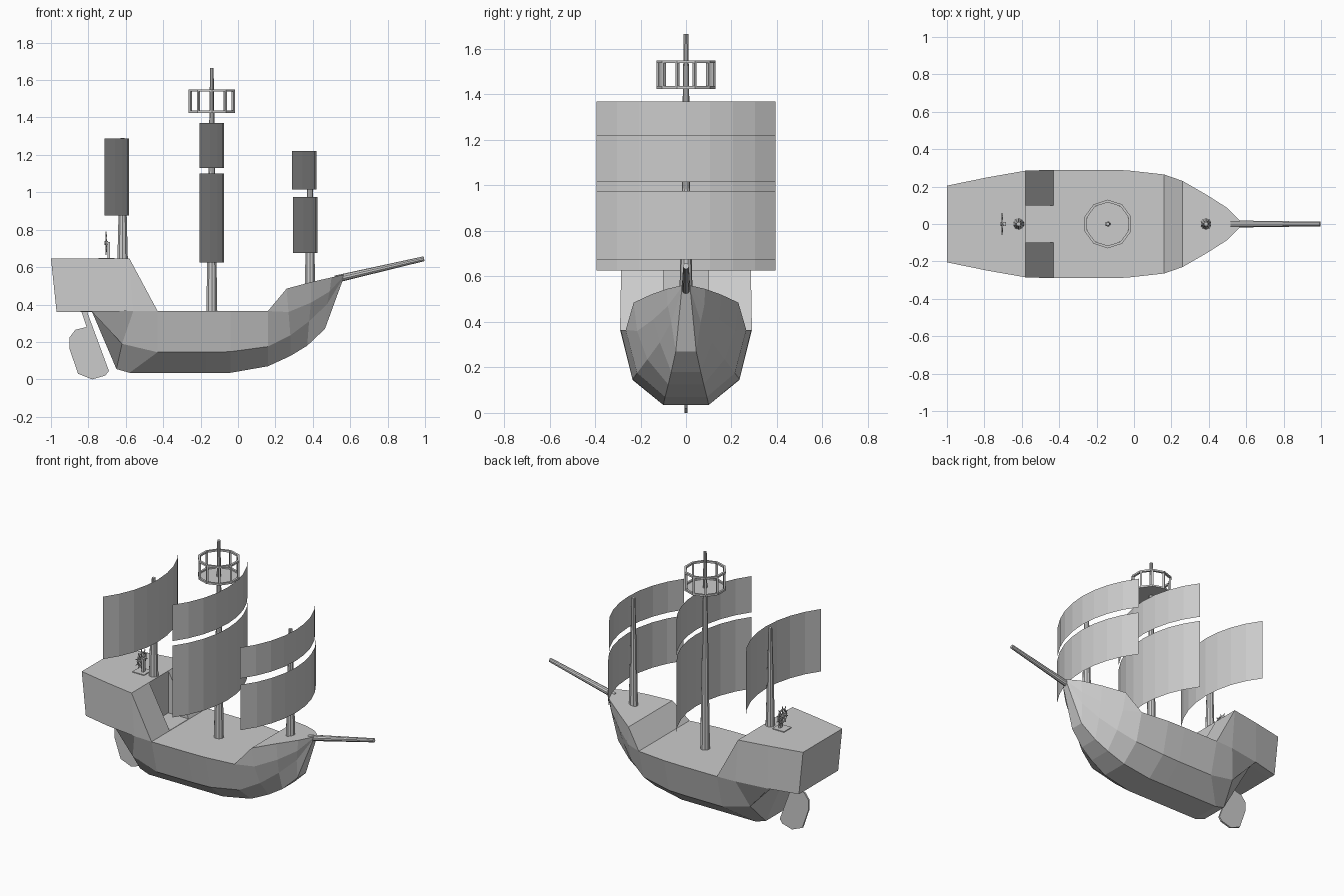
import bpy, bmesh, math
from mathutils import Vector

if "Cube" in bpy.data.objects:
    bpy.data.objects.remove(bpy.data.objects["Cube"])


def finish(name, bm):
    bmesh.ops.remove_doubles(bm, verts=bm.verts, dist=0.0005)
    bmesh.ops.recalc_face_normals(bm, faces=bm.faces)
    me = bpy.data.meshes.new(name)
    bm.to_mesh(me)
    bm.free()
    ob = bpy.data.objects.new(name, me)
    bpy.context.collection.objects.link(ob)
    return ob


def add_rod(bm, a, b, r1, r2, sides=10):
    a, b = Vector(a), Vector(b)
    d = b - a
    m = d.to_track_quat('Z', 'Y').to_matrix().to_4x4()
    m.translation = (a + b) / 2
    bmesh.ops.create_cone(bm, cap_ends=True, segments=sides, radius1=r1,
                          radius2=r2, depth=d.length, matrix=m)


def rod(name, a, b, r1, r2, sides=10):
    bm = bmesh.new()
    add_rod(bm, a, b, r1, r2, sides)
    return finish(name, bm)


def box(name, lo, hi):
    bm = bmesh.new()
    bmesh.ops.create_cube(bm, size=1)
    for v in bm.verts:
        v.co = [l + (c + 0.5) * (h - l) for c, l, h in zip(v.co, lo, hi)]
    return finish(name, bm)


def add_ring(bm, c, r_out, r_in, h, sides, axis='Z', start=0.0):
    # flat-sided ring with rectangular section
    def pt(r, i, z):
        t = start + 2 * math.pi * i / sides
        p = (r * math.cos(t), r * math.sin(t), z)
        return Vector(c) + Vector(p if axis == 'Z' else (p[2], p[0], p[1]))
    prof = [(r_in, -h / 2), (r_out, -h / 2), (r_out, h / 2), (r_in, h / 2)]
    rows = [[bm.verts.new(pt(r, i, z)) for r, z in prof] for i in range(sides)]
    for i in range(sides):
        p, q = rows[i], rows[(i + 1) % sides]
        for j in range(4):
            k = (j + 1) % 4
            bm.faces.new((p[j], q[j], q[k], p[k]))


# hull: long lines from stern to bow, port side mirrored
sheer = [(-1, .205, .645), (-.78, .25, .645), (-.58, .285, .645), (-.43, .29, .365),
         (-.17, .29, .365), (-.04, .287, .365), (.16, .265, .365), (.26, .23, .485),
         (.39, .155, .52), (.50, .085, .545), (.565, .02, .56)]
waist = [(-.97, .205, .36), (-.78, .25, .362), (-.56, .284, .365)] + sheer[3:7] + \
        [(.27, .215, .36), (.39, .145, .41), (.49, .08, .47), (.563, .02, .55)]
chine = [(-.97, .15, .36), (-.78, .2, .36), (-.62, .215, .19), (-.43, .235, .145),
         (-.17, .235, .145), (-.04, .235, .148), (.16, .215, .175), (.28, .17, .235),
         (.38, .115, .31), (.475, .065, .40), (.561, .02, .54)]
keel = [(-.97, .07, .36), (-.78, .09, .36), (-.65, .095, .055), (-.58, .1, .035),
        (-.17, .1, .035), (-.04, .1, .035), (.16, .092, .07), (.28, .078, .125),
        (.37, .065, .18), (.465, .045, .27), (.56, .02, .53)]
bm = bmesh.new()
sections = []
for ring in zip(sheer, waist, chine, keel):
    pts = list(ring) + [(x, -y, z) for x, y, z in reversed(ring)]
    sections.append([bm.verts.new(p) for p in pts])
for a, b in zip(sections, sections[1:]):
    for j in range(8):
        k = (j + 1) % 8
        bm.faces.new((a[j], b[j], b[k], a[k]))
bm.faces.new(sections[0])
bm.faces.new(sections[-1])
hull = finish("hull", bm)

# recess between the two deck ramps
cutter = box("recess_cutter", (-.58, -.1, .367), (-.35, .1, .8))
cutter.hide_render = True
cutter.hide_viewport = True
cut = hull.modifiers.new("recess", 'BOOLEAN')
cut.operation = 'DIFFERENCE'
cut.solver = 'EXACT'
cut.object = cutter

# masts and bowsprit
rod("main_mast", (-.14, 0, .34), (-.14, 0, 1.665), .031, .010)
rod("fore_mast", (.385, 0, .48), (.385, 0, 1.22), .03, .012)
rod("mizzen_mast", (-.617, 0, .62), (-.617, 0, 1.29), .03, .012)
rod("bowsprit", (.52, 0, .535), (.995, 0, .645), .02, .013)


# sails: thin sheets bowed towards the bow
def sail(name, x_edge, z0, z1, half=.393, sag=.13, n=8):
    bm = bmesh.new()
    R = (half * half + sag * sag) / (2 * sag)
    t = math.asin(half / R)
    cols = []
    for i in range(n + 1):
        a = -t + 2 * t * i / n
        x, y = x_edge + sag - R + R * math.cos(a), R * math.sin(a)
        cols.append([bm.verts.new((x, y, z)) for z in (z0, z1)])
    for p, q in zip(cols, cols[1:]):
        bm.faces.new((p[0], q[0], q[1], p[1]))
    return finish(name, bm)


sail("main_lower_sail", -.205, .625, 1.10)
sail("main_upper_sail", -.205, 1.13, 1.37)
sail("fore_lower_sail", .295, .675, .975)
sail("fore_upper_sail", .29, 1.015, 1.22)
sail("mizzen_sail", -.713, .875, 1.288)

# lookout basket: floor, two hoops, posts
c = (-.14, 0)
bm = bmesh.new()
for z in (1.431, 1.544):
    add_ring(bm, (*c, z), .13, .116, .012, 10, start=math.pi / 2)
for i in range(10):
    t = math.pi / 2 + math.pi * i / 5
    x, y = c[0] + .121 * math.cos(t), .121 * math.sin(t)
    add_rod(bm, (x, y, 1.43), (x, y, 1.545), .009, .009, 4)
finish("lookout_rails", bm)
bm = bmesh.new()
bmesh.ops.create_circle(bm, cap_ends=True, segments=10, radius=.12)
for v in bm.verts:
    x, y = v.co.x, v.co.y
    v.co = (c[0] + y, x, 1.428)
finish("lookout_floor", bm)

# steering wheel with base and stand
wc = Vector((-.705, 0, .728))
bm = bmesh.new()
add_ring(bm, wc, .046, .038, .008, 16, axis='X')
add_rod(bm, wc - Vector((.01, 0, 0)), wc + Vector((.01, 0, 0)), .011, .011, 8)
for i in range(10):
    t = math.pi * i / 5 + math.pi / 2
    add_rod(bm, wc, wc + Vector((0, math.cos(t), math.sin(t))) * .062, .003, .003, 5)
finish("steering_wheel", bm)
box("wheel_base", (-.745, -.04, .64), (-.66, .04, .65))
box("wheel_stand", (-.699, -.012, .645), (-.685, .012, .735))

# rudder: thin plate from an outline
outline = [(-.84, .37), (-.81, .28), (-.87, .265), (-.9, .225), (-.9, .16), (-.855, .03),
           (-.78, 0), (-.71, .02), (-.69, .045), (-.81, .37)]
bm = bmesh.new()
f = bm.faces.new([bm.verts.new((x, -.006, z)) for x, z in outline])
ext = bmesh.ops.extrude_face_region(bm, geom=[f])
bmesh.ops.translate(bm, vec=(0, .012, 0),
                    verts=[g for g in ext['geom'] if isinstance(g, bmesh.types.BMVert)])
finish("rudder", bm)
